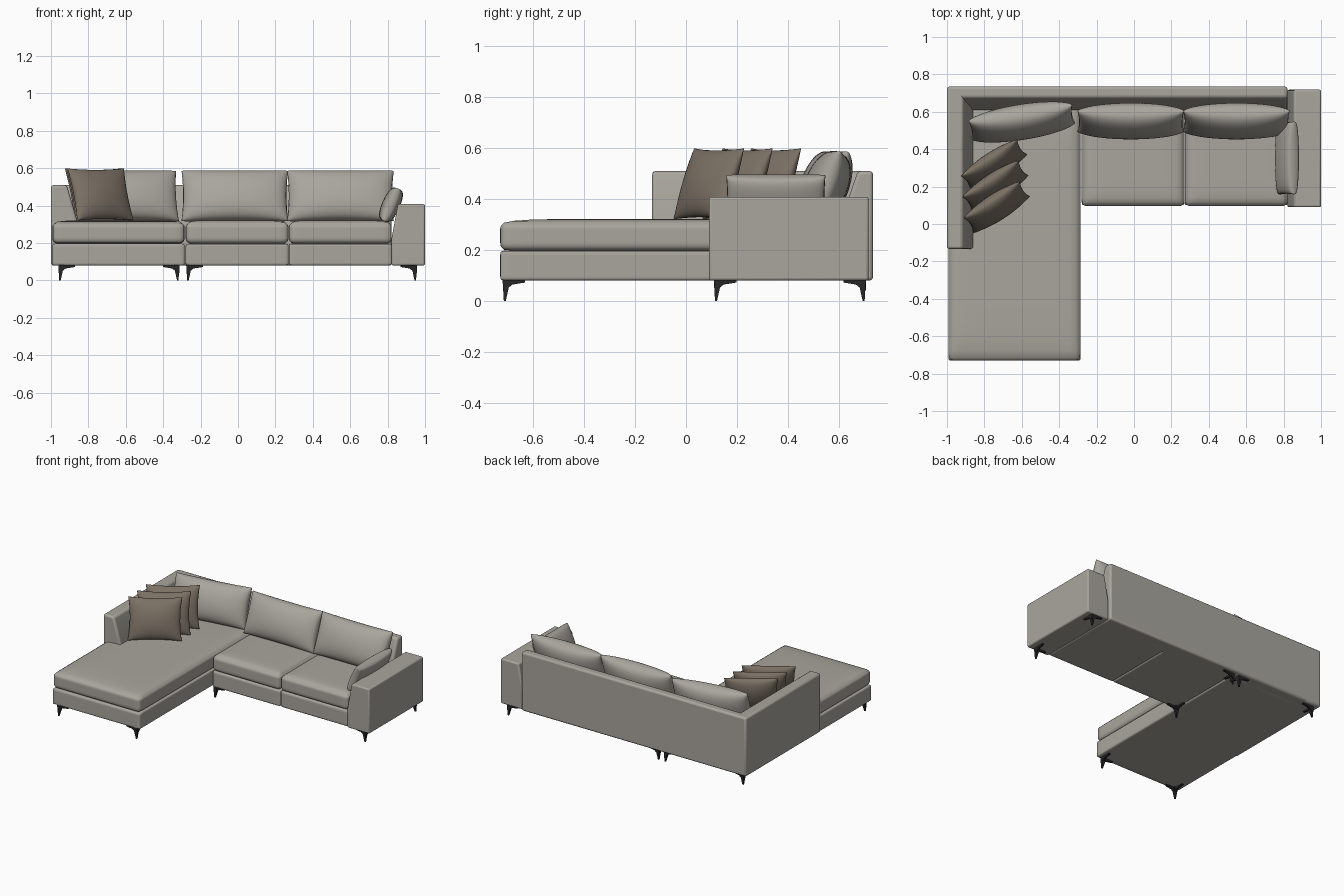
import bpy
import bmesh
from math import sin, pi, radians
from mathutils import Vector

cube = bpy.data.objects.get("Cube")
if cube:
    bpy.data.objects.remove(cube, do_unlink=True)


def material(name, rgb, rough=0.8):
    m = bpy.data.materials.new(name)
    m.use_nodes = True
    m.diffuse_color = (*rgb, 1)
    bsdf = m.node_tree.nodes["Principled BSDF"]
    bsdf.inputs["Base Color"].default_value = (*rgb, 1)
    bsdf.inputs["Roughness"].default_value = rough
    return m


FABRIC = material("warm grey fabric", (0.40, 0.38, 0.34))
BROWN = material("brown pillow fabric", (0.20, 0.165, 0.13))
METAL = material("dark metal", (0.02, 0.02, 0.022), 0.5)


def finish(name, bm, mat, bevel=0, angle=40):
    bmesh.ops.recalc_face_normals(bm, faces=bm.faces)
    mesh = bpy.data.meshes.new(name)
    bm.to_mesh(mesh)
    bm.free()
    mesh.materials.append(mat)
    obj = bpy.data.objects.new(name, mesh)
    bpy.context.collection.objects.link(obj)
    if bevel:
        mod = obj.modifiers.new("soft edges", "BEVEL")
        mod.width = bevel
        mod.segments = 3
    bpy.ops.object.select_all(action="DESELECT")
    obj.select_set(True)
    bpy.context.view_layer.objects.active = obj
    bpy.ops.object.shade_smooth_by_angle(angle=radians(angle))
    return obj


def add_prism(bm, profile, to_point, start, end):
    """Extrude a 2D profile between two positions along the remaining axis."""
    rings = [[bm.verts.new(to_point(a, b, t)) for a, b in profile] for t in (start, end)]
    bm.faces.new(rings[0])
    bm.faces.new(rings[1])
    n = len(profile)
    for i in range(n):
        j = (i + 1) % n
        bm.faces.new((rings[0][i], rings[0][j], rings[1][j], rings[1][i]))


def along_x(y, z, x):
    return (x, y, z)


def along_y(x, z, y):
    return (x, y, z)


def prism(name, profile, to_point, start, end, bevel):
    bm = bmesh.new()
    add_prism(bm, profile, to_point, start, end)
    return finish(name, bm, FABRIC, bevel)


def soft_box(name, low, high, radius, crown=0.0):
    """Rounded box with a gently crowned top."""
    bm = bmesh.new()
    bmesh.ops.create_cube(bm, size=2)
    bmesh.ops.subdivide_edges(bm, edges=bm.edges, cuts=15, use_grid_fill=True)
    low, high = Vector(low), Vector(high)
    mid, half = (low + high) / 2, (high - low) / 2
    for v in bm.verts:
        u = [sin(c * pi / 2) for c in v.co]
        p = Vector([u[i] * half[i] for i in range(3)])
        core = Vector([max(-half[i] + radius, min(half[i] - radius, p[i])) for i in range(3)])
        push = p - core
        if push.length > 0:
            p = core + push.normalized() * radius
        if p.z > 0:
            p.z -= crown * max(abs(u[0]), abs(u[1])) ** 8 * p.z / half.z
        v.co = mid + p
    return finish(name, bm, FABRIC, angle=60)


def pillow(name, mat, centre, size, lean, yaw, pinch=0.05, fullness=0.45):
    """Stuffed pillow with two bulging sides that meet in a seam."""
    width, thick, height = size
    bm = bmesh.new()
    for side in (-1, 1):
        grid = bmesh.ops.create_grid(bm, x_segments=20, y_segments=20, size=1)
        for v in grid["verts"]:
            u, w = sin(v.co.x * pi / 2), sin(v.co.y * pi / 2)
            bulge = max(0, (1 - u * u) * (1 - w * w)) ** fullness
            v.co = (u * width / 2 * (1 - pinch * (1 - w * w)),
                    side * thick / 2 * bulge,
                    w * height / 2 * (1 - pinch * (1 - u * u)))
    bmesh.ops.remove_doubles(bm, verts=bm.verts, dist=0.0005)
    obj = finish(name, bm, mat, angle=75)
    obj.location = centre
    obj.rotation_euler = (radians(-lean), 0, radians(yaw))
    return obj


# Upholstered base and seat cushions
FLOOR, SEAM, SEAT = 0.08, 0.197, 0.322
soft_box("chaise_base", (-0.993, -0.73, FLOOR), (-0.285, 0.68, SEAM), 0.012)
soft_box("chaise_cushion", (-0.993, -0.73, SEAM), (-0.285, 0.64, SEAT), 0.03, 0.014)
for i, (x0, x1) in enumerate([(-0.28, 0.27), (0.272, 0.822)]):
    soft_box(f"seat_base_{i + 1}", (x0, 0.1, FLOOR), (x1, 0.68, SEAM), 0.012)
    soft_box(f"seat_cushion_{i + 1}", (x0, 0.095, SEAM), (x1, 0.64, SEAT), 0.03, 0.014)

# Backrest, side backrest and armrest, each with a sloped inner face
prism("backrest", [(0.735, FLOOR), (0.735, 0.51), (0.675, 0.51), (0.61, SEAT), (0.61, FLOOR)],
      along_x, -1, 0.82, 0.014)
prism("side_backrest", [(-1, FLOOR), (-1, 0.51), (-0.915, 0.51), (-0.86, SEAT), (-0.86, FLOOR)],
      along_y, -0.133, 0.735, 0.014)
prism("armrest", [(1, FLOOR), (1, 0.408), (0.855, 0.408), (0.82, 0.22), (0.82, FLOOR)],
      along_y, 0.09, 0.718, 0.01)

# Back cushions
pillow("corner_back_cushion", FABRIC, (-0.6, 0.545, 0.452), (0.56, 0.17, 0.285), 20, 9, 0.03, 0.4)
for i, x in enumerate((-0.017, 0.548)):
    pillow(f"back_cushion_{i + 1}", FABRIC, (x, 0.55, 0.452), (0.57, 0.17, 0.29), 22, 0, 0.03, 0.4)

# Scatter pillows
for i in range(3):
    pillow(f"scatter_pillow_{i + 1}", BROWN, (-0.735 - 0.007 * i, 0.09 + 0.112 * i, 0.46),
           (0.36, 0.12, 0.295), 19, 33, 0.07, 0.5)
pillow("arm_pillow", FABRIC, (0.818, 0.353, 0.405), (0.39, 0.095, 0.19), 24, -90, 0.02, 0.25)


def leg(name, x, y, dx, dy):
    """Tapered foot with two bracket fins reaching inward along x and y."""
    bm = bmesh.new()
    rings = []
    for z, r, shift in ((0, 0.004, 0), (0.05, 0.011, 0.004), (FLOOR + 0.003, 0.015, 0.006)):
        rings.append([bm.verts.new((x + dx * shift + r * a, y + dy * shift + r * b, z))
                      for a, b in ((1, 1), (-1, 1), (-1, -1), (1, -1))])
    for a, b in zip(rings, rings[1:]):
        for i in range(4):
            j = (i + 1) % 4
            bm.faces.new((a[i], a[j], b[j], b[i]))
    bm.faces.new(rings[0])
    bm.faces.new(rings[-1])
    fin = [(0, 0.04), (0, FLOOR), (0.08, FLOOR), (0.08, 0.072), (0.03, 0.064)]
    add_prism(bm, [(x + dx * a, z) for a, z in fin], along_y, y - 0.005, y + 0.009)
    add_prism(bm, [(y + dy * a, z) for a, z in fin], along_x, x - 0.005, x + 0.009)
    finish(name, bm, METAL, angle=30)


# Legs at the corners of the chaise and of the sofa section
for unit, left, right, front in (("chaise", -0.952, -0.322, -0.712), ("sofa", -0.268, 0.948, 0.118)):
    for x, dx, side in ((left, 1, "right"), (right, -1, "left")):
        leg(f"{unit}_front_{side}_leg", x, front, dx, 1)
        leg(f"{unit}_back_{side}_leg", x, 0.698, dx, -1)
